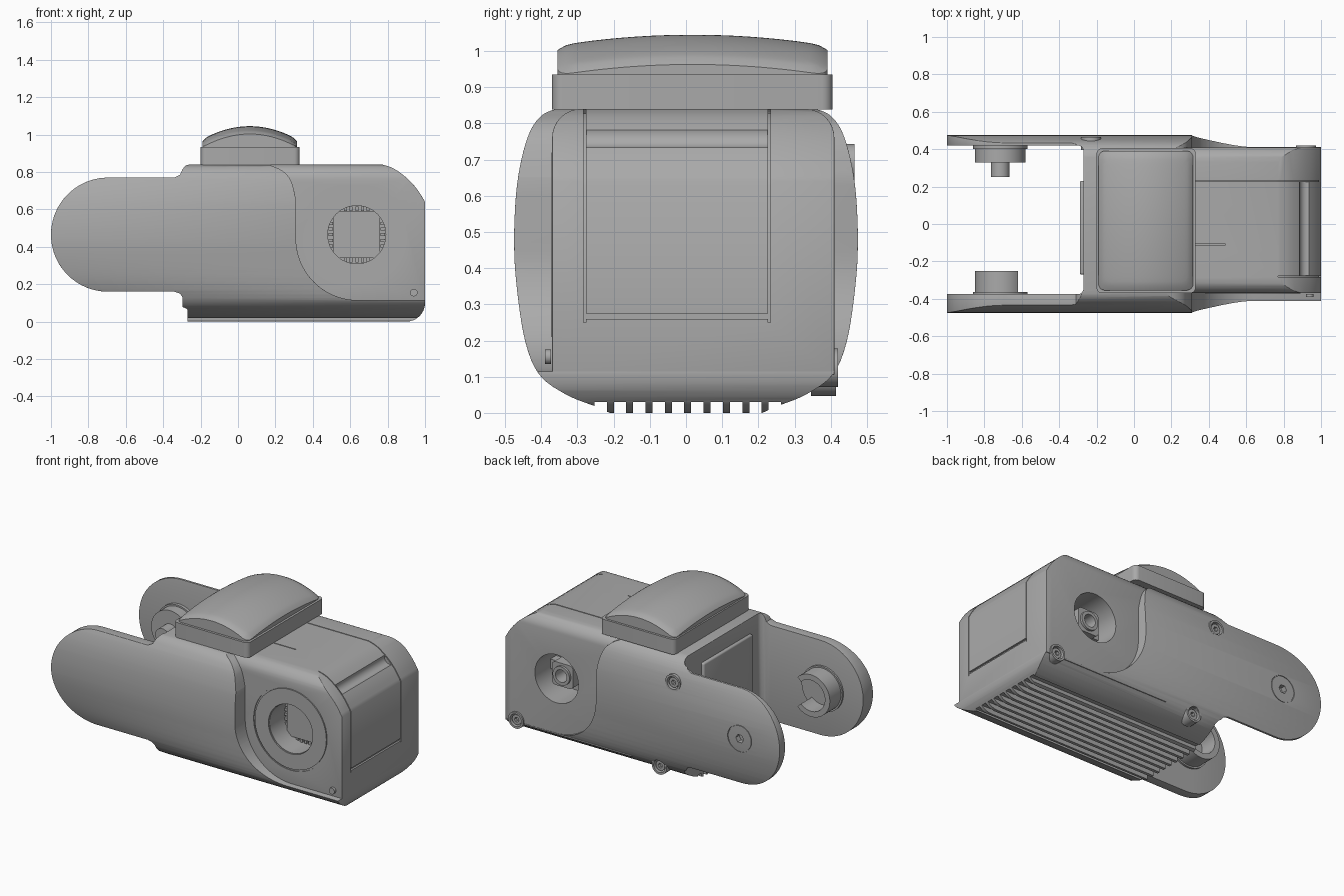
import bpy, bmesh, math
from mathutils import Vector

if "Cube" in bpy.data.objects:
    bpy.data.objects.remove(bpy.data.objects["Cube"], do_unlink=True)

grey = bpy.data.materials.new("plain grey")
grey.use_nodes = True
grey.diffuse_color = (0.4, 0.4, 0.4, 1)
grey.node_tree.nodes["Principled BSDF"].inputs["Base Color"].default_value = (0.4, 0.4, 0.4, 1)
parts = []


def add(name, bm):
    bmesh.ops.recalc_face_normals(bm, faces=bm.faces[:])
    mesh = bpy.data.meshes.new(name)
    bm.to_mesh(mesh)
    bm.free()
    mesh.materials.append(grey)
    ob = bpy.data.objects.new(name, mesh)
    bpy.context.collection.objects.link(ob)
    parts.append(ob)
    return ob


def prism(name, pts, axis, a, b):
    """Extrude a flat outline along an axis from a to b."""
    place = {"x": lambda u, v, t: (t, u, v), "y": lambda u, v, t: (u, t, v),
             "z": lambda u, v, t: (u, v, t)}[axis]
    bm = bmesh.new()
    lo, hi = [[bm.verts.new(place(u, v, t)) for u, v in pts] for t in (a, b)]
    bm.faces.new(lo)
    bm.faces.new(hi)
    n = len(pts)
    for i in range(n):
        j = (i + 1) % n
        bm.faces.new((lo[i], lo[j], hi[j], hi[i]))
    return add(name, bm)


def arc(cx, cz, r, start, end, n=24):
    return [(cx + r * math.cos(math.radians(start + (end - start) * i / n)),
             cz + r * math.sin(math.radians(start + (end - start) * i / n))) for i in range(n + 1)]


def disc(name, cx, cz, r, y0, y1, sides=48):
    return prism(name, arc(cx, cz, r, 0, 360, sides)[:-1], "y", y0, y1)


def rounded(x0, x1, y0, y1, r):
    return (arc(x1 - r, y1 - r, r, 0, 90, 6) + arc(x0 + r, y1 - r, r, 90, 180, 6)
            + arc(x0 + r, y0 + r, r, 180, 270, 6) + arc(x1 - r, y0 + r, r, 270, 360, 6))


def box(name, x0, x1, y0, y1, z0, z1):
    return prism(name, [(x0, z0), (x1, z0), (x1, z1), (x0, z1)], "y", y0, y1)


def apply(ob, mod):
    bpy.context.view_layer.objects.active = ob
    bpy.ops.object.modifier_apply(modifier=mod.name)


def carve(ob, tool, op="DIFFERENCE"):
    mod = ob.modifiers.new("carve", "BOOLEAN")
    mod.operation, mod.solver, mod.object = op, "EXACT", tool
    apply(ob, mod)
    parts.remove(tool)
    bpy.data.objects.remove(tool, do_unlink=True)


def ring(name, cx, cz, r_out, r_in, y0, y1):
    ob = disc(name, cx, cz, r_out, y0, y1)
    carve(ob, disc("hole", cx, cz, r_in, y0 - 0.1, y1 + 0.1))
    return ob


def bevel(ob, width, angle=45):
    mod = ob.modifiers.new("bevel", "BEVEL")
    mod.width, mod.segments, mod.limit_method = width, 3, "ANGLE"
    mod.angle_limit = math.radians(angle)
    apply(ob, mod)


def smooth_path(pts, steps=4):
    p = [Vector(q) for q in [pts[0]] + pts + [pts[-1]]]
    out = []
    for a, b, c, d in zip(p, p[1:], p[2:], p[3:]):
        for i in range(steps):
            t = i / steps
            out.append(tuple(0.5 * (2 * b + (c - a) * t + (2 * a - 5 * b + 4 * c - d) * t * t
                                    + (3 * b - a - 3 * c + d) * t ** 3)))
    return out + [pts[-1]]


# Side outline shared by the shell and the core
nose = smooth_path([(0.77, 0.84), (0.83, 0.82), (0.9, 0.77), (0.96, 0.705), (1, 0.64)], 3)
outline = (nose + arc(0.9, 0.1, 0.1, 0, -90, 8) + [(-0.297, 0), (-0.297, 0.13), (-0.31, 0.15), (-0.34, 0.16)]
           + arc(-0.695, 0.465, 0.305, 270, 90, 40)
           + [(-0.34, 0.77), (-0.31, 0.785), (-0.297, 0.815), (-0.28, 0.835), (-0.26, 0.84)])

# Wide shell with two arms
flank = smooth_path([(0.25, 0.018), (0.33, 0.05), (0.405, 0.105), (0.445, 0.2), (0.468, 0.35), (0.475, 0.47),
                     (0.47, 0.6), (0.455, 0.7), (0.43, 0.78), (0.395, 0.825), (0.35, 0.842)])
flank = [(0.2, -0.005)] + flank + [(0.3, 0.845)]
section = flank + [(-y, z) for y, z in reversed(flank)]
shell = prism("shell_and_arms", section, "x", -1.1, 1.1)
carve(shell, prism("outline", outline, "y", -0.6, 0.6), "INTERSECT")
bay = [(-1.2, -0.375)] + arc(-0.3, -0.345, 0.03, 270, 360, 5) + arc(-0.3, 0.39, 0.03, 0, 90, 5) + [(-1.2, 0.42)]
carve(shell, prism("bay", bay, "z", -0.2, 1.2))
step = smooth_path([(0.14, 0.86), (0.17, 0.838), (0.24, 0.805), (0.285, 0.75), (0.31, 0.65)])
step += arc(0.64, 0.445, 0.33, 180, 270, 20) + [(1.2, 0.115), (1.2, 0.9)]
carve(shell, prism("step", step, "y", -0.6, 0.6))
bevel(shell, 0.012, 50)

# Cooling grooves on the underside
for i in range(10):
    y = -0.236 + 0.0535 * i
    carve(shell, box("groove", -0.4, 1.1, y - 0.017, y + 0.017, -0.05, 0.03))

# Core that shows inside the stepped sides
core_section = ([(-0.37, 0.105), (0.41, 0.105)] + arc(0.33, 0.76, 0.08, 0, 90, 8)
                + arc(-0.29, 0.76, 0.08, 90, 180, 8))
core = prism("core_body", core_section, "x", 0.1, 1.1)
carve(core, prism("outline", outline, "y", -0.6, 0.6), "INTERSECT")
bevel(core, 0.015, 50)
HX, HZ = 0.635, 0.465
carve(core, disc("front_dish", HX, HZ, 0.265, -0.5, -0.364))
carve(core, disc("front_hole", HX, HZ, 0.155, -0.5, -0.15))
carve(core, disc("back_hole", HX, HZ, 0.155, 0.2, 0.5))

# Seams around the end cover, and the finger scoop above it
over = [(0.33, 0.85)] + [(x + 0.008, z + 0.008) for x, z in nose] + [(1.01, 0.26)]
under = [(x - 0.02, z - 0.02) for x, z in over]
for y in (-0.28, 0.23):
    path = over + under[::-1]
    if y < 0:
        path = over[1:] + under[:0:-1]
    carve(core, prism("seam", path, "y", y - 0.003, y + 0.003))
carve(core, box("seam", 0.988, 1.1, -0.28, 0.23, 0.26, 0.275))
carve(core, box("seam", 0.33, 0.49, -0.113, -0.107, 0.83, 0.9))
carve(core, disc("scoop", 0.925, 0.772, 0.04, -0.275, 0.225))

# Front socket: square insert and contact teeth
ring("front_socket_rim", HX, HZ, 0.255, 0.158, -0.372, -0.36)
box("socket_insert", HX - 0.125, HX + 0.125, -0.23, -0.14, HZ - 0.125, HZ + 0.125)
for i in range(5):
    d = (i - 2) * 0.03
    for s in (-1, 1):
        x, z = HX + s * 0.138, HZ + s * 0.138
        box("contact_tooth", x - 0.012, x + 0.012, -0.22, -0.14, HZ + d - 0.008, HZ + d + 0.008)
        box("contact_tooth", HX + d - 0.008, HX + d + 0.008, -0.22, -0.14, z - 0.012, z + 0.012)

# Back socket: square drive nut with a bore
nut = prism("drive_nut", rounded(HX - 0.075, HX + 0.075, HZ - 0.075, HZ + 0.075, 0.025), "y", 0.18, 0.35)
carve(nut, disc("bore", HX, HZ, 0.04, 0.27, 0.5))
ring("drive_nut_collar", HX, HZ, 0.06, 0.04, 0.3, 0.365)
box("drive_crossbar", HX - 0.15, HX + 0.15, 0.19, 0.26, HZ - 0.03, HZ + 0.03)

# Recessed screws on the back, and a small one in front
for x, z, y in ((-0.23, 0.69, 0.455), (-0.1, 0.1, 0.405), (0.92, 0.125, 0.41)):
    for body in (shell, core):
        carve(body, disc("pocket", x, z, 0.042, y - 0.03, y + 0.2, 24))
    ring("screw_washer", x, z, 0.053, 0.04, y - 0.06, y + 0.01)
    head = disc("screw_head", x, z, 0.032, y - 0.06, y, 24)
    carve(head, disc("hex_socket", x, z, 0.016, y - 0.02, y + 0.1, 6))
disc("front_screw", 0.94, 0.155, 0.02, -0.39, -0.373, 20)

# Pivots on the inner faces of the arms
PX, PZ = -0.715, 0.465
carve(shell, ring("ring_mark", PX, PZ, 0.086, 0.082, 0.468, 0.6))
carve(shell, disc("hex_socket", PX, PZ, 0.028, 0.44, 0.6, 6))
disc("back_pivot_flange", PX, PZ, 0.145, 0.4, 0.43)
disc("back_pivot_boss", PX, PZ, 0.135, 0.33, 0.41)
disc("back_pivot_pin", PX, PZ, 0.05, 0.25, 0.34, 32)
disc("front_pivot_flange", PX, PZ, 0.145, -0.385, -0.363)
collar = arc(PX, PZ, 0.135, 45, 315, 40) + arc(PX, PZ, 0.1, 315, 45, 40)
prism("front_pivot_collar", collar, "y", -0.37, -0.25)

# Cover plate on the wall between the arms
plate = box("inner_wall_plate", -0.29, -0.26, -0.27, 0.23, 0.1, 0.74)
bevel(plate, 0.01)

# Head base and domed pad on top
base = prism("pad_base", rounded(-0.2, 0.33, -0.37, 0.405, 0.03), "z", 0.838, 0.935)
bm = bmesh.new()
bmesh.ops.create_grid(bm, x_segments=32, y_segments=32, size=1)
half, r = (0.253, 0.373), 0.035
for v in bm.verts:
    m = max(abs(v.co.x), abs(v.co.y))
    if m > 0:
        p = Vector((v.co.x / m * half[0], v.co.y / m * half[1]))
        c = Vector([max(-h + r, min(h - r, q)) for h, q in zip(half, p)])
        if abs(p.x) > half[0] - r and abs(p.y) > half[1] - r:
            p = c + (p - c).normalized() * r
        x, y = p * m
    else:
        x = y = 0
    z = 1.045 - 0.07 * (x / half[0]) ** 2 - 0.03 * (y / half[1]) ** 2 - 0.012 * m ** 24
    v.co = (x + 0.063, y + 0.018, z)
rim = [e for e in bm.edges if e.is_boundary]
new = bmesh.ops.extrude_edge_only(bm, edges=rim)["geom"]
for v in new:
    if isinstance(v, bmesh.types.BMVert):
        v.co.z = 0.93
bmesh.ops.contextual_create(bm, geom=[e for e in bm.edges if e.is_boundary])
add("domed_pad", bm)

# Smooth shading with crisp edges
bpy.ops.object.select_all(action="DESELECT")
for ob in parts:
    ob.select_set(True)
bpy.context.view_layer.objects.active = shell
bpy.ops.object.shade_smooth_by_angle(angle=math.radians(32))
